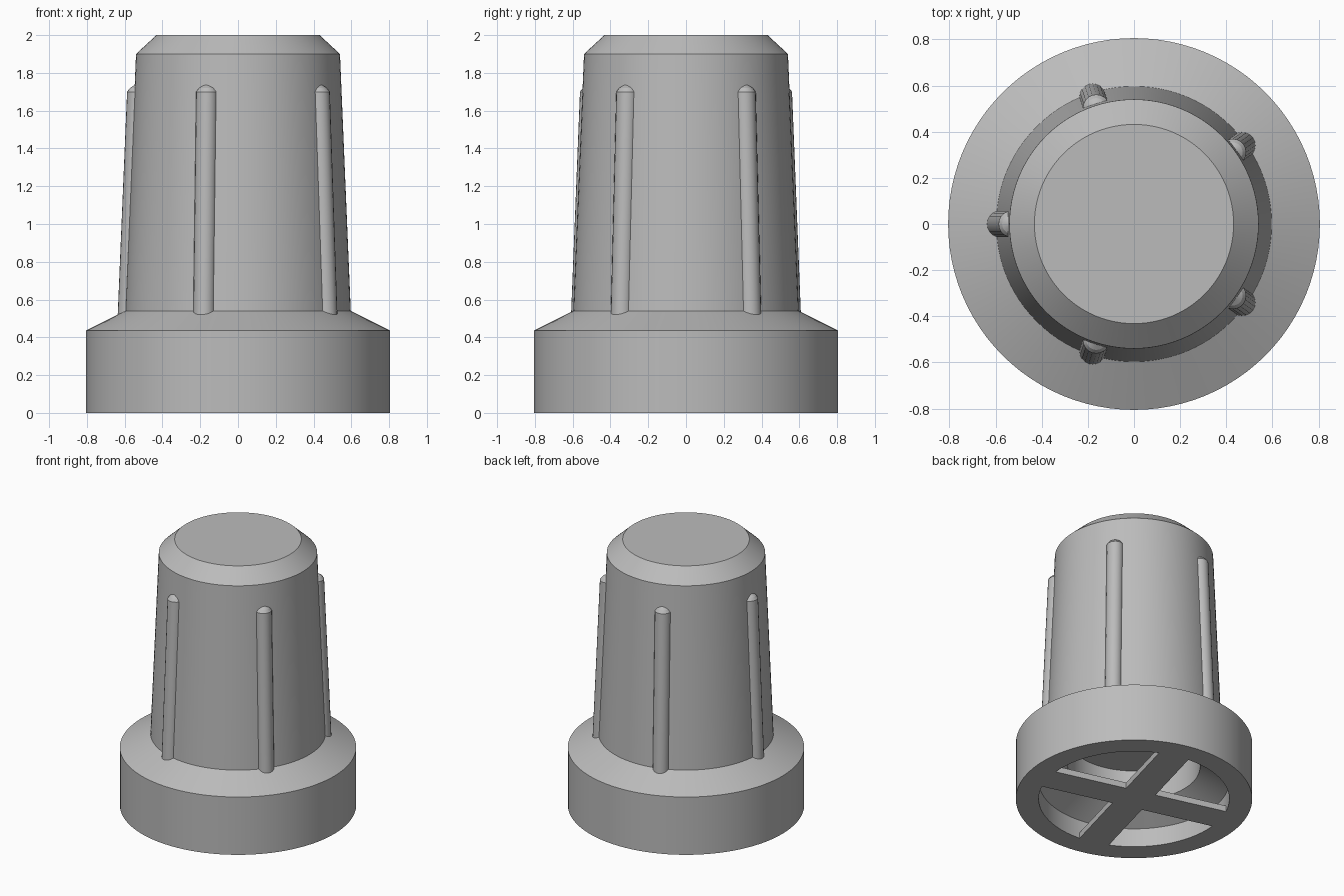
import bpy
import bmesh
from math import cos, sin, pi, radians
from mathutils import Matrix, Vector

cube = bpy.data.objects.get("Cube")
if cube:
    bpy.data.objects.remove(cube, do_unlink=True)

GREY = (0.5, 0.5, 0.5, 1.0)
rubber = bpy.data.materials.new("grey rubber")
rubber.use_nodes = True
rubber.diffuse_color = GREY
for node in rubber.node_tree.nodes:
    if node.type == 'BSDF_PRINCIPLED':
        node.inputs["Base Color"].default_value = GREY


def make_object(name, bm, smooth=True):
    bmesh.ops.recalc_face_normals(bm, faces=bm.faces)
    mesh = bpy.data.meshes.new(name)
    bm.to_mesh(mesh)
    bm.free()
    mesh.materials.append(rubber)
    obj = bpy.data.objects.new(name, mesh)
    bpy.context.collection.objects.link(obj)
    if smooth:
        bpy.ops.object.select_all(action='DESELECT')
        obj.select_set(True)
        bpy.context.view_layer.objects.active = obj
        bpy.ops.object.shade_smooth_by_angle(angle=radians(20))
    return obj


def revolve(name, profile, steps):
    """Turn a (radius, height) profile about z; both ends lie on the axis."""
    bm = bmesh.new()
    verts = [bm.verts.new((r, 0, z)) for r, z in profile]
    edges = [bm.edges.new(pair) for pair in zip(verts, verts[1:])]
    bmesh.ops.spin(bm, geom=verts + edges, cent=(0, 0, 0), axis=(0, 0, 1),
                   angle=2 * pi, steps=steps, use_merge=True)
    bmesh.ops.remove_doubles(bm, verts=bm.verts, dist=0.0001)
    return make_object(name, bm)


# Hollow body: outside wall from the crown down, then the recess underneath
revolve("body", [
    (0, 2.0), (0.432, 2.0), (0.54, 1.9), (0.597, 0.54), (0.806, 0.435),
    (0.806, 0), (0.65, 0), (0.65, 0.14), (0.45, 0.25), (0.45, 0.48), (0, 0.48),
], 96)

# Five leaning grip ribs with blunt rounded tops
RIB_RADIUS = 0.058
RIB_RINGS = [(0.5, 1), (1.70, 1), (1.72, 0.75), (1.735, 0.35)]
for i in range(5):
    angle = pi + i * 2 * pi / 5
    bm = bmesh.new()
    rings = []
    for z, scale in RIB_RINGS:
        lean = 0.578 - 0.042 * (z - 0.54)
        centre = Vector((lean, 0, z))
        rings.append([bm.verts.new(centre + Vector((cos(a), sin(a), 0)) * RIB_RADIUS * scale)
                      for a in (k * 2 * pi / 20 for k in range(20))])
    for low, high in zip(rings, rings[1:]):
        for k in range(20):
            n = (k + 1) % 20
            bm.faces.new((low[k], low[n], high[n], high[k]))
    bm.faces.new(rings[0])
    bm.faces.new(rings[-1])
    bm.transform(Matrix.Rotation(angle, 4, 'Z'))
    make_object(f"grip_rib_{i + 1}", bm)

# Flat cross across the open underside: one full bar and two half bars
BAR_WIDTH, BAR_HEIGHT, REACH = 0.22, 0.045, 0.655


def cross_bar(name, start, end, angle):
    bm = bmesh.new()
    bmesh.ops.create_cube(bm, size=1)
    bm.transform(Matrix.Rotation(radians(angle), 4, 'Z')
                 @ Matrix.Translation(((start + end) / 2, 0, BAR_HEIGHT / 2))
                 @ Matrix.Diagonal((end - start, BAR_WIDTH, BAR_HEIGHT, 1)))
    make_object(name, bm, smooth=False)


cross_bar("cross_bar", -REACH, REACH, 75)
for side, turn in (("left", -15), ("right", 165)):
    cross_bar(f"{side}_half_bar", BAR_WIDTH / 2, REACH, turn)
